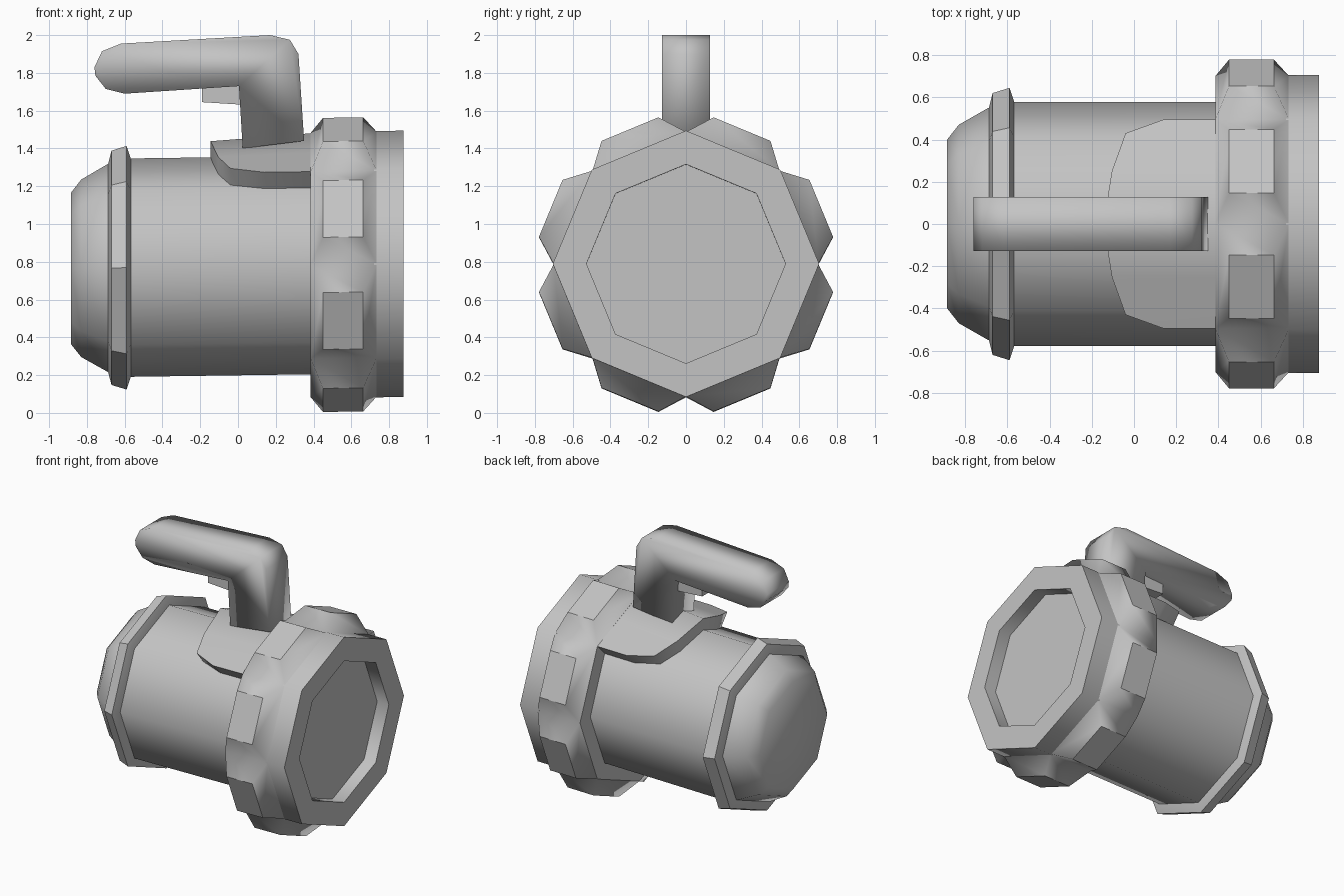
import bpy, bmesh, math
from mathutils import Vector

cube = bpy.data.objects.get("Cube")
if cube:
    bpy.data.objects.remove(cube, do_unlink=True)

grey = bpy.data.materials.new("plain_grey")
grey.use_nodes = True
colour = (0.55, 0.55, 0.55, 1)
grey.diffuse_color = colour
grey.node_tree.nodes["Principled BSDF"].inputs["Base Color"].default_value = colour

SIDES = 8
STEP = 2 * math.pi / SIDES
AXIS_Z, TILT = 0.777, 0.014


def around(x, radius, angle, side=0.0):
    """Point at a radius around the slightly tilted long axis, shifted sideways."""
    c, s = math.cos(angle), math.sin(angle)
    return Vector((x, radius * c - side * s, AXIS_Z + TILT * x + radius * s + side * c))


def finish(bm, name, limit, sharp=()):
    """Shade smooth with sharp edges above the limit, and link the object."""
    bmesh.ops.remove_doubles(bm, verts=bm.verts, dist=0.0005)
    bmesh.ops.recalc_face_normals(bm, faces=bm.faces)
    for f in bm.faces:
        f.smooth = True
    for e in bm.edges:
        if len(e.link_faces) == 2:
            e.smooth = e.calc_face_angle() < math.radians(limit)
    for f in sharp:
        for e in f.edges:
            e.smooth = False
    mesh = bpy.data.meshes.new(name)
    bm.to_mesh(mesh)
    bm.free()
    mesh.materials.append(grey)
    obj = bpy.data.objects.new(name, mesh)
    bpy.context.collection.objects.link(obj)
    return obj


def lathe(name, profile, limit=50):
    """Eight-sided solid from (x, radius) pairs, capped at both ends."""
    bm = bmesh.new()
    loops = [[bm.verts.new(around(x, r, i * STEP)) for i in range(SIDES)] for x, r in profile]
    for a, b in zip(loops, loops[1:]):
        for i in range(SIDES):
            j = (i + 1) % SIDES
            bm.faces.new((a[i], a[j], b[j], b[i]))
    bm.faces.new(loops[0])
    bm.faces.new(loops[-1])
    return finish(bm, name, limit)


def extrude_profile(name, outline, half_width, limit):
    """Solid from an (x, z) outline, extruded evenly to both sides."""
    bm = bmesh.new()
    near, far = ([bm.verts.new((x, y, z)) for x, z in outline] for y in (-half_width, half_width))
    bm.faces.new(near)
    bm.faces.new(far)
    for i in range(len(outline)):
        j = (i + 1) % len(outline)
        bm.faces.new((near[i], near[j], far[j], far[i]))
    return finish(bm, name, limit)


# Main barrel, rounded end cap and raised rim
lathe("barrel", [(-0.57, 0.578), (0.42, 0.578)])
lathe("end_cap", [(-0.885, 0.40), (-0.83, 0.47), (-0.69, 0.55), (-0.6, 0.55)])
lathe("rim", [(-0.69, 0.54), (-0.67, 0.62), (-0.59, 0.645), (-0.565, 0.57)], 40)

# Front ring with recessed face
lathe("front_ring", [(0.72, 0.705), (0.876, 0.705), (0.876, 0.527), (0.78, 0.527)])

# Collar with a raised lug on each side
bm = bmesh.new()
BACK, FRONT, RADIUS = 0.385, 0.735, 0.70
flat, half = RADIUS * math.cos(STEP / 2), RADIUS * math.sin(STEP / 2)
plates, ends = [], []
for i in range(SIDES):
    a = (i + 0.5) * STEP
    corners = ((BACK, -1), (FRONT, -1), (FRONT, 1), (BACK, 1))
    base = [bm.verts.new(around(x, flat, a, s * half)) for x, s in corners]
    top = [bm.verts.new(around(0.45 if x == BACK else 0.663, 0.775, a, s * 0.163))
           for x, s in corners]
    plates.append(bm.faces.new(top))
    for k in range(4):
        n = (k + 1) % 4
        bm.faces.new((base[k], base[n], top[n], top[k]))
for x in (BACK, FRONT):
    ends.append(bm.faces.new([bm.verts.new(around(x, RADIUS, i * STEP)) for i in range(SIDES)]))
finish(bm, "lug_collar", 180, plates + ends)

# Saddle plate hugging the top of the barrel behind the collar
bm = bmesh.new()
half_outline = [(0.14, 0.495), (-0.04, 0.43), (-0.105, 0.25), (-0.145, 0)]
outline = half_outline + [(x, -y) for x, y in reversed(half_outline[:-1])]
rows = []
for x, y in outline:
    row = []
    for px in (x, 0.42):
        for scale in (1, 0.81):
            radius = 0.70 - 0.07 * max(0, 0.38 - px) * (1 - abs(y) / 0.495)
            height = radius - math.tan(STEP / 2) * abs(y)
            row.append(bm.verts.new((px, y * scale, AXIS_Z + TILT * px + height * scale)))
    rows.append(row)
for a, b in zip(rows, rows[1:]):
    for m, n in ((0, 2), (2, 3), (3, 1), (1, 0)):
        bm.faces.new((a[m], b[m], b[n], a[n]))
for row in (rows[0], rows[-1]):
    bm.faces.new((row[0], row[2], row[3], row[1]))
finish(bm, "saddle_plate", 60)

# Cranked handle and the small tab beneath it
handle = [(0.025, 1.40), (0.35, 1.44), (0.32, 1.90), (0.275, 1.975), (0.17, 2.0),
          (-0.62, 1.955), (-0.72, 1.915), (-0.76, 1.83), (-0.755, 1.785), (-0.70, 1.715),
          (-0.60, 1.69), (0.005, 1.73)]
extrude_profile("handle", handle, 0.127, 180)
tab = [(-0.19, 1.645), (0.05, 1.63), (0.05, 1.76), (-0.19, 1.74)]
extrude_profile("handle_tab", tab, 0.08, 30)
